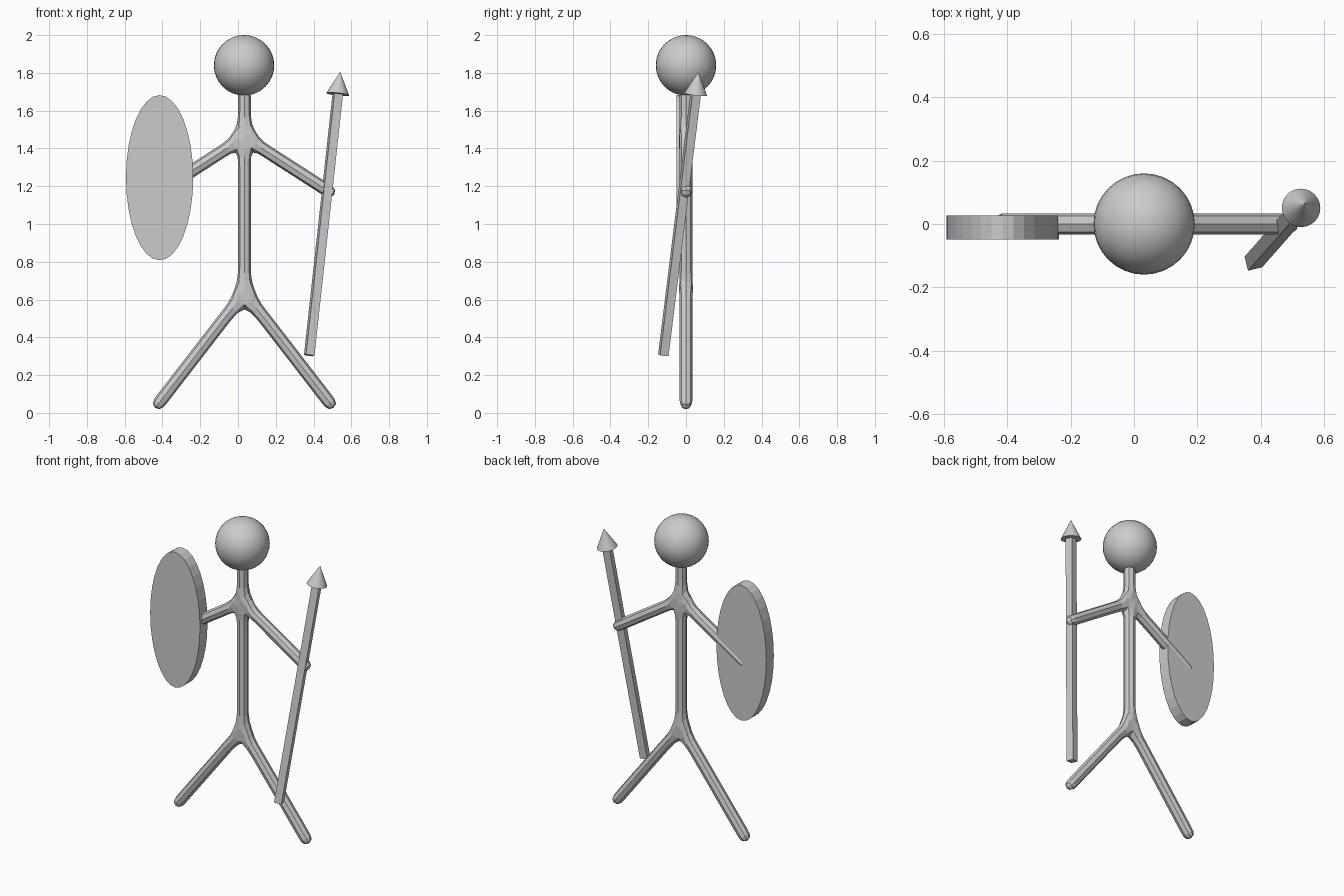
import bpy, bmesh, math
from mathutils import Vector, Matrix

if "Cube" in bpy.data.objects:
    bpy.data.objects.remove(bpy.data.objects["Cube"])

CX = 0.034          # body centre line
R = 0.037           # limb radius


def link(name, mesh):
    ob = bpy.data.objects.new(name, mesh)
    bpy.context.collection.objects.link(ob)
    return ob


def primitive(name, op, matrix, smooth=False, **kw):
    bm = bmesh.new()
    op(bm, matrix=matrix, **kw)
    for f in bm.faces:
        f.smooth = smooth
    me = bpy.data.meshes.new(name)
    bm.to_mesh(me)
    bm.free()
    return link(name, me)


# Body: stick skeleton skinned into blended tubes
hip, shoulder, neck = Vector((CX, 0, 0.638)), Vector((CX, 0, 1.46)), Vector((CX, 0, 1.74))
hands = [Vector((CX + s * 0.475, 0, 1.155)) for s in (1, -1)]
feet = [Vector((CX + s * 0.472, 0, 0.027)) for s in (1, -1)]
points = [hip, shoulder, neck] + hands + feet
me = bpy.data.meshes.new("body")
me.from_pydata(points, [(0, 1), (1, 2), (1, 3), (1, 4), (0, 5), (0, 6)], [])
body = link("body", me)
body.modifiers.new("Skin", 'SKIN')
for sv in body.data.skin_vertices[0].data:
    sv.radius = (R, R)
sub = body.modifiers.new("Subdivision", 'SUBSURF')
sub.levels = sub.render_levels = 1
deps = bpy.context.evaluated_depsgraph_get()
skinned = bpy.data.meshes.new_from_object(body.evaluated_get(deps))
body.modifiers.clear()
body.data = skinned

# Hands and feet: slide the rounded ends to their exact reach
for base, tips in ((shoulder, hands), (hip, feet)):
    for tip in tips:
        d = (tip - base).normalized()
        end = [v for v in skinned.vertices if (v.co - tip).length < 0.085]
        if end:
            slide = (tip - base).dot(d) - max((v.co - base).dot(d) for v in end)
            for v in end:
                v.co += d * slide

# Head
primitive("head", bmesh.ops.create_uvsphere, Matrix.Translation((0.032, 0, 1.84)),
          smooth=True, u_segments=32, v_segments=16, radius=0.16)

# Shield: flat elliptical disc
primitive("shield", bmesh.ops.create_cone,
          Matrix.Translation((-0.415, -0.011, 1.245)) @ Matrix.Diagonal((0.178, 1, 0.437, 1))
          @ Matrix.Rotation(math.pi / 2, 4, 'X'),
          cap_ends=True, segments=32, radius1=1, radius2=1, depth=0.077)

# Spear: square shaft and conical point along one axis
low, high = Vector((0.377, -0.12, 0.305)), Vector((0.528, 0.051, 1.687))
axis = (high - low).normalized()
turn = Vector((0, 0, 1)).rotation_difference(axis).to_matrix().to_4x4()
side = 0.046
primitive("spear_shaft", bmesh.ops.create_cube,
          Matrix.Translation((low + high) / 2) @ turn @ Matrix.Rotation(math.radians(14), 4, 'Z')
          @ Matrix.Diagonal((side, side, (high - low).length, 1)), size=1)
primitive("spear_point", bmesh.ops.create_cone,
          Matrix.Translation(high + axis * 0.06) @ turn,
          cap_ends=True, segments=32, radius1=0.061, radius2=0, depth=0.12)
